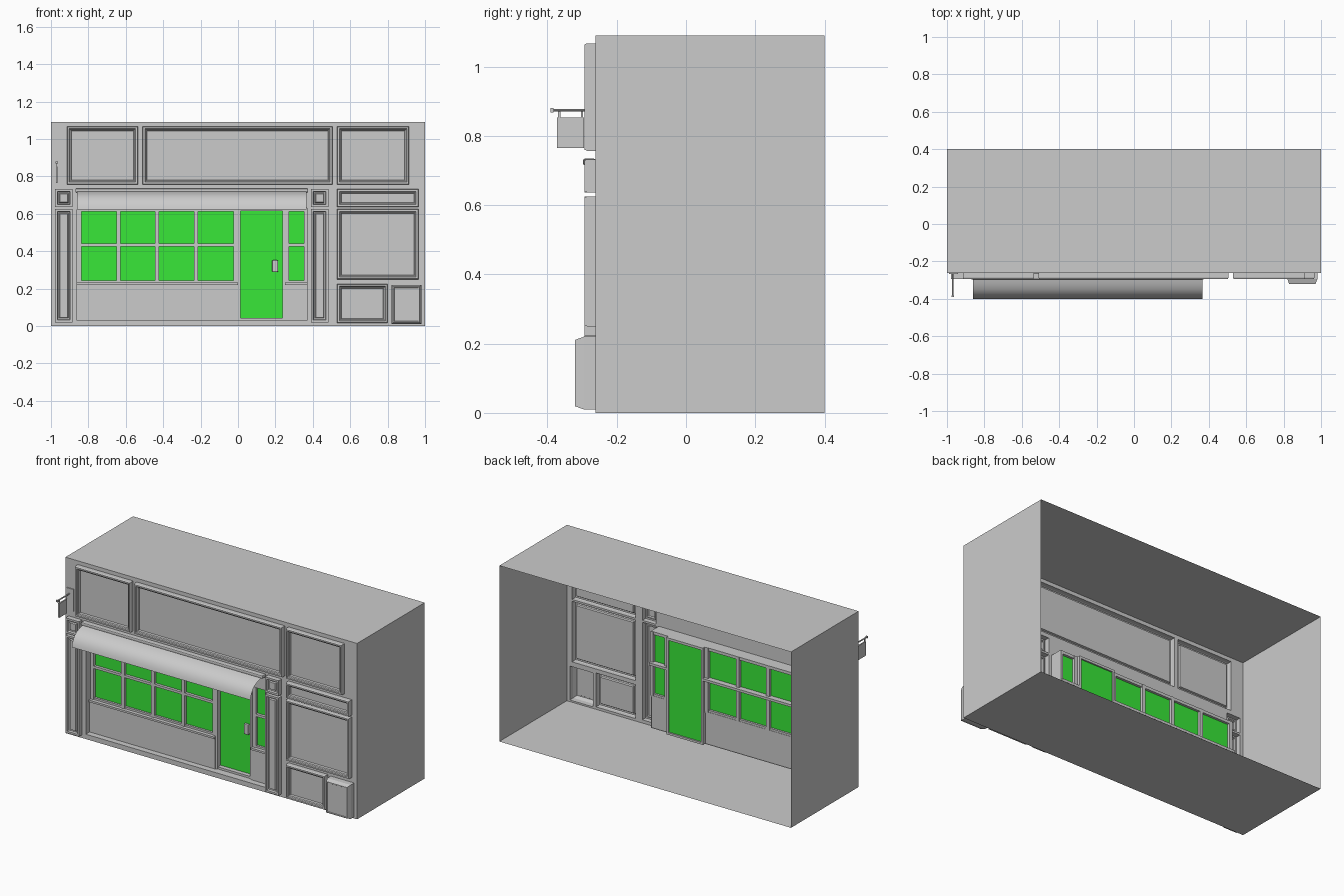
import bpy, bmesh, math

if "Cube" in bpy.data.objects:
    bpy.data.objects.remove(bpy.data.objects["Cube"])

FRONT = -0.262

green = bpy.data.materials.new("green_glazing")
green.diffuse_color = (0.04, 0.8, 0.04, 1)
green.use_nodes = True
green.node_tree.nodes["Principled BSDF"].inputs["Base Color"].default_value = green.diffuse_color


def mesh_object(name, verts, faces, mat=None):
    me = bpy.data.meshes.new(name)
    me.from_pydata(verts, [], faces)
    ob = bpy.data.objects.new(name, me)
    bpy.context.collection.objects.link(ob)
    if mat:
        me.materials.append(mat)
    return ob


def box(name, x0, x1, y0, y1, z0, z1, bevel=0, mat=None):
    bm = bmesh.new()
    bmesh.ops.create_cube(bm, size=1)
    for v in bm.verts:
        v.co = ((x0, x1)[v.co.x > 0], (y0, y1)[v.co.y > 0], (z0, z1)[v.co.z > 0])
    me = bpy.data.meshes.new(name)
    bm.to_mesh(me)
    bm.free()
    ob = bpy.data.objects.new(name, me)
    bpy.context.collection.objects.link(ob)
    if mat:
        me.materials.append(mat)
    if bevel:
        mod = ob.modifiers.new("bevel", 'BEVEL')
        mod.width, mod.segments = bevel, 2
    return ob


def ring_panel(name, rect, rings, cap=True):
    """Nested rectangles (inset, y) lofted into an open-backed panel."""
    x0, x1, z0, z1 = rect
    verts, faces = [], []
    for i, y in rings:
        verts += [(x0 + i, y, z0 + i), (x1 - i, y, z0 + i),
                  (x1 - i, y, z1 - i), (x0 + i, y, z1 - i)]
    for r in range(len(rings) - 1):
        for k in range(4):
            a, b = 4 * r + k, 4 * r + (k + 1) % 4
            faces.append((a, b, b + 4, a + 4))
    if cap:
        n = len(verts)
        faces.append((n - 4, n - 3, n - 2, n - 1))
    return mesh_object(name, verts, faces)


def holed_wall(name, outer, holes, y):
    """Flat wall sheet with rectangular openings."""
    xs = sorted({v for r in holes + [outer] for v in r[:2]})
    zs = sorted({v for r in holes + [outer] for v in r[2:]})
    nz = len(zs)
    verts = [(x, y, z) for x in xs for z in zs]
    faces = []
    for i in range(len(xs) - 1):
        for j in range(nz - 1):
            cx, cz = (xs[i] + xs[i + 1]) / 2, (zs[j] + zs[j + 1]) / 2
            if not any(h[0] < cx < h[1] and h[2] < cz < h[3] for h in holes):
                a = i * nz + j
                faces.append((a, a + nz, a + nz + 1, a + 1))
    ob = mesh_object(name, verts, faces)
    bm = bmesh.new()
    bm.from_mesh(ob.data)
    bmesh.ops.dissolve_limit(bm, angle_limit=0.01, verts=bm.verts, edges=bm.edges)
    loose = [v for v in bm.verts if not v.link_faces]
    bmesh.ops.delete(bm, geom=loose, context='VERTS')
    bm.to_mesh(ob.data)
    bm.free()


# Building shell: roof, floor and two side walls, open at the back
sx = [(-1, 0), (1, 0), (1, 1.09), (-1, 1.09)]
mesh_object("building_shell",
            [(x, y, z) for y in (FRONT, 0.4) for x, z in sx],
            [(k, k + 4, (k + 1) % 4 + 4, (k + 1) % 4) for k in range(4)])

# Framed facade panels
panels = {
    "upper_panel_left": (-0.915, -0.535, 0.757, 1.067),
    "upper_panel_middle": (-0.51, 0.505, 0.757, 1.067),
    "upper_panel_right": (0.53, 0.915, 0.757, 1.067),
    "transom_panel": (0.53, 0.965, 0.637, 0.732),
    "side_panel": (0.53, 0.965, 0.25, 0.625),
    "base_panel": (0.53, 0.80, 0.015, 0.225),
}
frame = [(0, FRONT), (0, -0.286), (0.003, -0.293), (0.012, -0.293),
         (0.015, -0.286), (0.021, -0.283), (0.024, -0.272)]
for name, rect in panels.items():
    ring_panel(name, rect, frame)

# Pilasters with square caps
pil = [(0, FRONT), (0, -0.293), (0.012, -0.293), (0.015, -0.28),
       (0.022, -0.28), (0.026, -0.288)]
holes = list(panels.values())
for side, x in (("left", -0.978), ("right", 0.39)):
    shaft = (x, x + 0.093, 0.02, 0.625)
    cap = (x, x + 0.093, 0.637, 0.732)
    ring_panel("pilaster_" + side, shaft, pil)
    ring_panel("pilaster_cap_" + side, cap, pil)
    holes += [shaft, cap]

# Utility box
utility = (0.82, 0.98, 0.01, 0.22)
ring_panel("utility_box", utility,
           [(0, FRONT), (0, -0.295), (0.009, -0.32), (0.014, -0.32), (0.016, -0.317)])
holes.append(utility)

# Shopfront opening and its reveal
opening = (-0.86, 0.37, 0.03, 0.63)
holes.append(opening)
ring_panel("opening_reveal", opening, [(0, FRONT), (0, -0.185)], cap=False)
holed_wall("front_wall", (-1, 1, 0, 1.09), holes, FRONT)

# Low walls and sills under the windows
for side, a, b in (("left", -0.86, 0.0), ("right", 0.25, 0.37)):
    box("low_wall_" + side, a, b, -0.225, -0.19, 0.03, 0.22)
    box("sill_" + side, a, b, -0.235, -0.185, 0.22, 0.232)
    box("window_head_" + side, a, b, -0.215, -0.185, 0.612, 0.63)
    box("window_bottom_rail_" + side, a, b, -0.213, -0.187, 0.232, 0.244)
    box("window_crossbar_" + side, a, b, -0.217, -0.165, 0.426, 0.441)
    mesh_object("glass_" + side, [(a, -0.2, 0.232), (b, -0.2, 0.232),
                                  (b, -0.2, 0.62), (a, -0.2, 0.62)],
                [(0, 1, 2, 3)], green)

# Window mullions
for i, (x, w) in enumerate([(-0.849, 0.022), (-0.638, 0.022), (-0.433, 0.022),
                            (-0.225, 0.022), (-0.012, 0.024), (0.262, 0.024), (0.362, 0.016)]):
    box(f"mullion_{i}", x - w / 2, x + w / 2, -0.217, -0.183, 0.232, 0.63)

# Door with frame, threshold and handle
box("door", 0.012, 0.238, -0.188, -0.174, 0.042, 0.618, mat=green)
for side, a, b in (("left", 0.0, 0.013), ("right", 0.237, 0.25)):
    box("door_jamb_" + side, a, b, -0.22, -0.165, 0.03, 0.63)
box("door_head", 0.013, 0.237, -0.215, -0.165, 0.615, 0.63)
box("door_threshold", 0.013, 0.237, -0.215, -0.165, 0.03, 0.043)
box("door_handle", 0.182, 0.214, -0.206, -0.187, 0.288, 0.352, bevel=0.005)

# Awning: curved sheet hanging from a cassette
profile = [(-0.288, 0.72), (-0.32, 0.713), (-0.35, 0.70), (-0.373, 0.683),
           (-0.388, 0.66), (-0.396, 0.64), (-0.40, 0.622)]
n = len(profile)
awning = mesh_object("awning", [(x, y, z) for x in (-0.86, 0.365) for y, z in profile],
                     [(k, k + 1, n + k + 1, n + k) for k in range(n - 1)])
bpy.context.view_layer.objects.active = awning
awning.select_set(True)
bpy.ops.object.shade_smooth_by_angle(angle=math.radians(40))
box("awning_cassette", -0.87, 0.375, -0.297, FRONT, 0.714, 0.735, bevel=0.006)

# Hanging sign on a wall bracket
box("sign_wall_plate", -0.988, -0.942, -0.268, FRONT, 0.77, 0.907)
box("sign_board", -0.973, -0.965, -0.372, -0.294, 0.765, 0.853)
bpy.ops.mesh.primitive_cylinder_add(vertices=10, radius=0.004, depth=0.126,
                                    location=(-0.969, -0.325, 0.874),
                                    rotation=(math.pi / 2, 0, 0))
bpy.context.object.name = "sign_rod"
box("sign_rod_end", -0.975, -0.963, -0.391, -0.382, 0.868, 0.88)
for i, y in enumerate((-0.366, -0.30)):
    box(f"sign_hanger_{i}", -0.971, -0.967, y - 0.003, y + 0.003, 0.852, 0.874)
